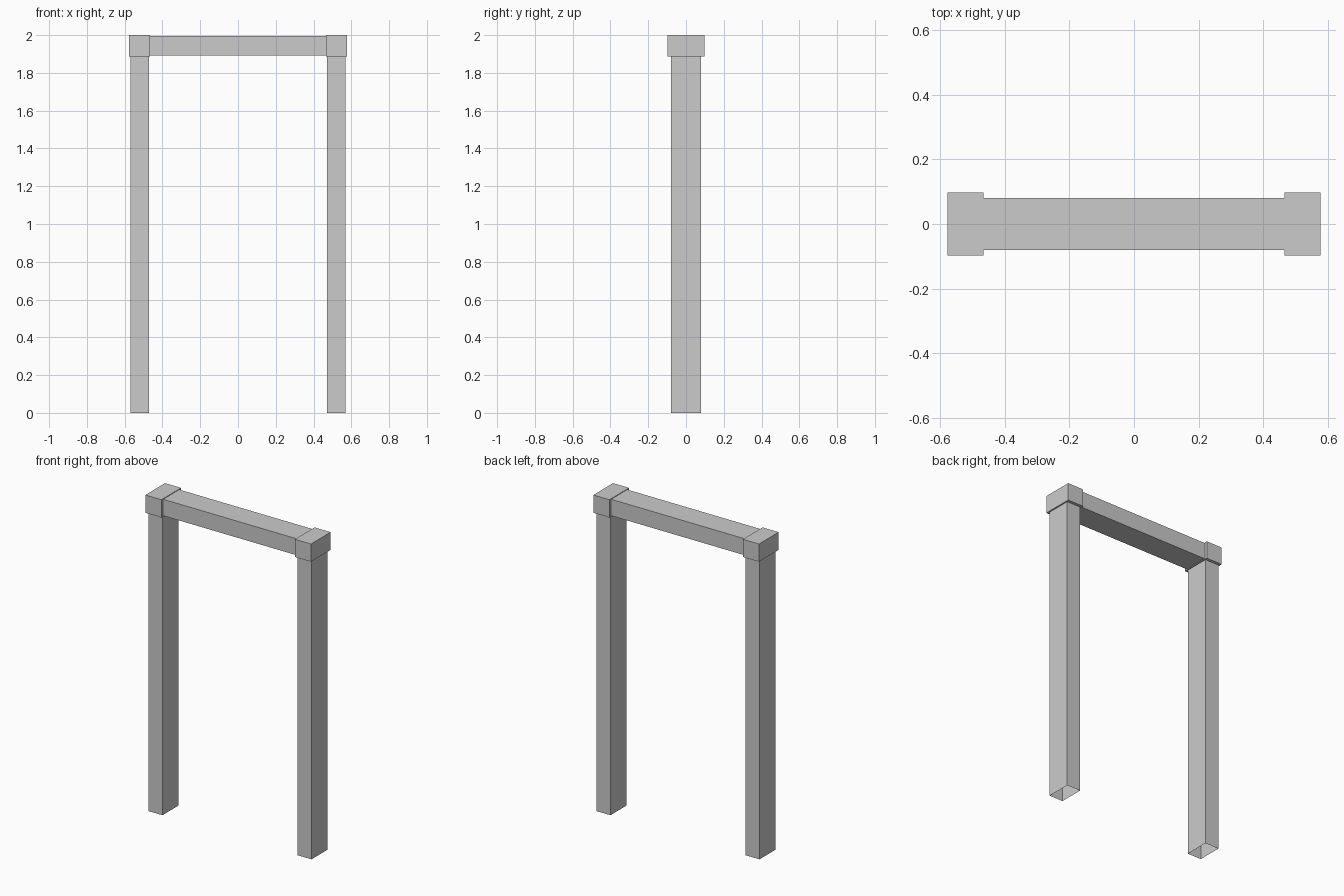
import bpy, bmesh
from mathutils import Vector

if "Cube" in bpy.data.objects:
    bpy.data.objects.remove(bpy.data.objects["Cube"])


def box(name, lo, hi, open_bottom=False):
    """Axis-aligned box between two corners, optionally open underneath."""
    lo, hi = Vector(lo), Vector(hi)
    bm = bmesh.new()
    bmesh.ops.create_cube(bm, size=1)
    bmesh.ops.scale(bm, vec=hi - lo, verts=bm.verts)
    bmesh.ops.translate(bm, vec=(lo + hi) / 2, verts=bm.verts)
    if open_bottom:
        bm.normal_update()
        under = [f for f in bm.faces if f.normal.z < -0.9]
        bmesh.ops.delete(bm, geom=under, context='FACES')
    mesh = bpy.data.meshes.new(name)
    bm.to_mesh(mesh)
    bm.free()
    obj = bpy.data.objects.new(name, mesh)
    bpy.context.collection.objects.link(obj)
    return obj


# Hollow posts and the wider corner blocks on top, on both sides
for side, s in (("left", -1), ("right", 1)):
    px = sorted((s * 0.472, s * 0.569))
    box(f"{side}_post", (px[0], -0.079, 0), (px[1], 0.079, 1.89), open_bottom=True)
    cx = sorted((s * 0.466, s * 0.578))
    box(f"{side}_corner_block", (cx[0], -0.098, 1.888), (cx[1], 0.098, 2.0))

# Lintel spanning between the corner blocks
box("lintel", (-0.468, -0.08, 1.892), (0.468, 0.08, 1.996))
